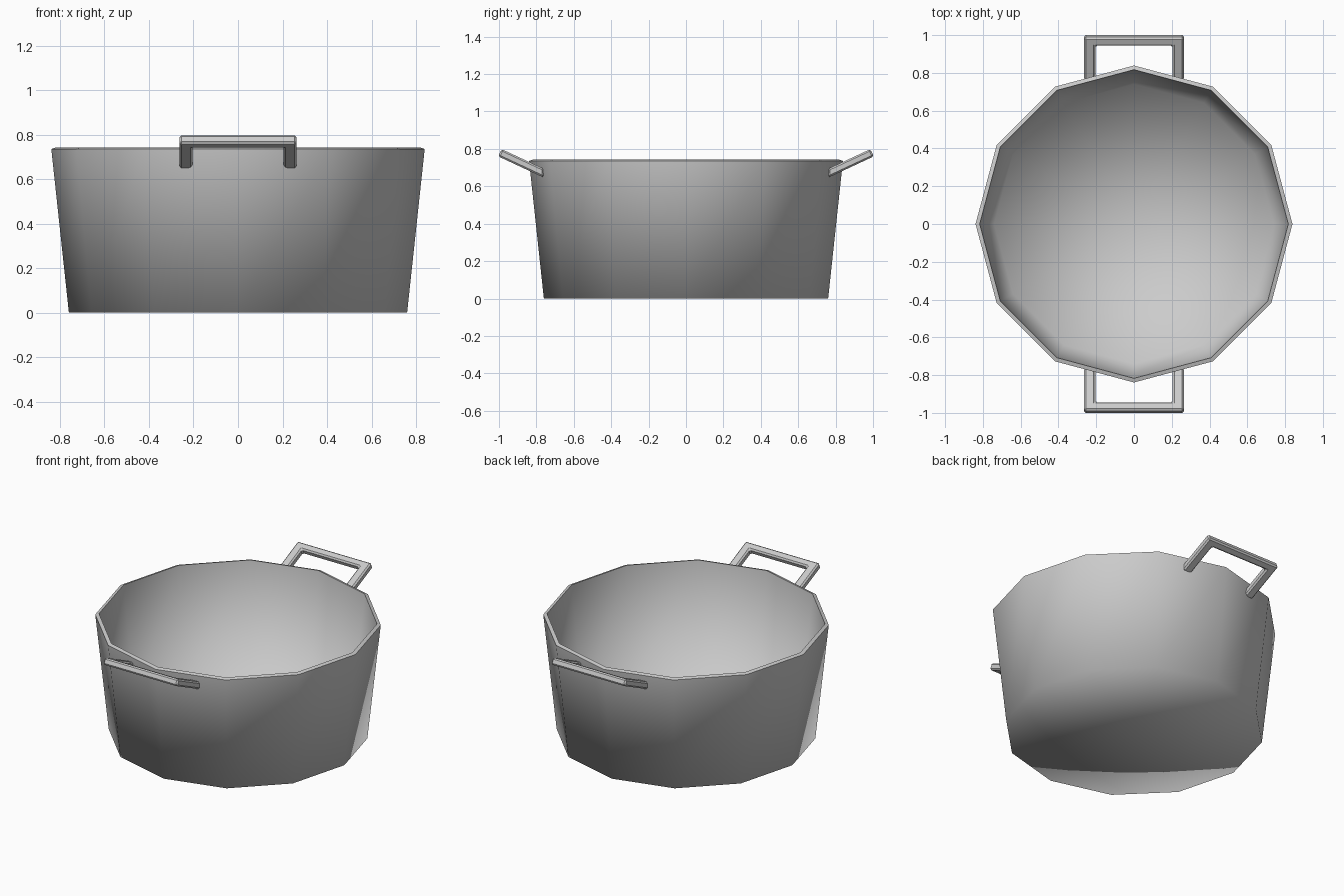
import bpy, bmesh, math
from mathutils import Vector

if "Cube" in bpy.data.objects:
    bpy.data.objects.remove(bpy.data.objects["Cube"])

SIDES = 12
TILT = math.radians(25)

metal = bpy.data.materials.new("dark_grey")
metal.diffuse_color = (0.55, 0.55, 0.55, 1)
metal.use_nodes = True
metal.node_tree.nodes["Principled BSDF"].inputs["Base Color"].default_value = metal.diffuse_color


def add_object(name, bm, smooth):
    bmesh.ops.recalc_face_normals(bm, faces=bm.faces)
    for f in bm.faces:
        f.smooth = smooth
    mesh = bpy.data.meshes.new(name)
    bm.to_mesh(mesh)
    bm.free()
    mesh.materials.append(metal)
    obj = bpy.data.objects.new(name, mesh)
    bpy.context.collection.objects.link(obj)
    return obj


# Pot body: tapered twelve-sided wall with crisp rim and smooth-shaded floor
bm = bmesh.new()


def ring(r, z):
    return [bm.verts.new((r * math.cos(i * math.tau / SIDES),
                          r * math.sin(i * math.tau / SIDES), z)) for i in range(SIDES)]


rings = [ring(0.76, 0), ring(0.839, 0.736), ring(0.817, 0.743), ring(0.74, 0.02)]
for a, b in zip(rings, rings[1:]):
    for i in range(SIDES):
        j = (i + 1) % SIDES
        bm.faces.new((a[i], a[j], b[j], b[i]))
for r, z in ((rings[0], 0), (rings[3], 0.02)):
    centre = bm.verts.new((0, 0, z))
    for i in range(SIDES):
        bm.faces.new((r[i], r[(i + 1) % SIDES], centre))
for r in rings[1:3]:
    for i in range(SIDES):
        bm.edges.get((r[i], r[(i + 1) % SIDES])).smooth = False
add_object("pot_body", bm, True)


# Handles: U-shaped square bar tilted upwards, one on each side
def handle(name, side):
    length, bar, thick = 0.268, 0.05, 0.043
    outer, inner = 0.264, 0.205
    outline = [(-outer, 0), (-inner, 0), (-inner, length - bar), (inner, length - bar),
               (inner, 0), (outer, 0), (outer, length), (-outer, length)]
    along = Vector((0, math.cos(TILT), math.sin(TILT)))
    normal = Vector((0, -math.sin(TILT), math.cos(TILT)))
    tip = Vector((0, 1.004, 0.76))
    bm = bmesh.new()
    # lower outline, then upper outline with the feet cut upright against the wall
    lower = [bm.verts.new(tip + along * (s - length) + Vector((x, 0, 0))) for x, s in outline]
    upper = []
    for x, s in outline:
        cut = thick * math.tan(TILT) if s == 0 else 0
        upper.append(bm.verts.new(tip + along * (s + cut - length) + normal * thick
                                  + Vector((x, 0, 0))))
    bm.faces.new(lower)
    bm.faces.new(upper)
    for i in range(8):
        j = (i + 1) % 8
        bm.faces.new((lower[i], lower[j], upper[j], upper[i]))
    for v in bm.verts:
        v.co.y *= side
    obj = add_object(name, bm, False)
    bev = obj.modifiers.new("chamfer", 'BEVEL')
    bev.width = 0.009
    bev.segments = 1


handle("back_handle", 1)
handle("front_handle", -1)
